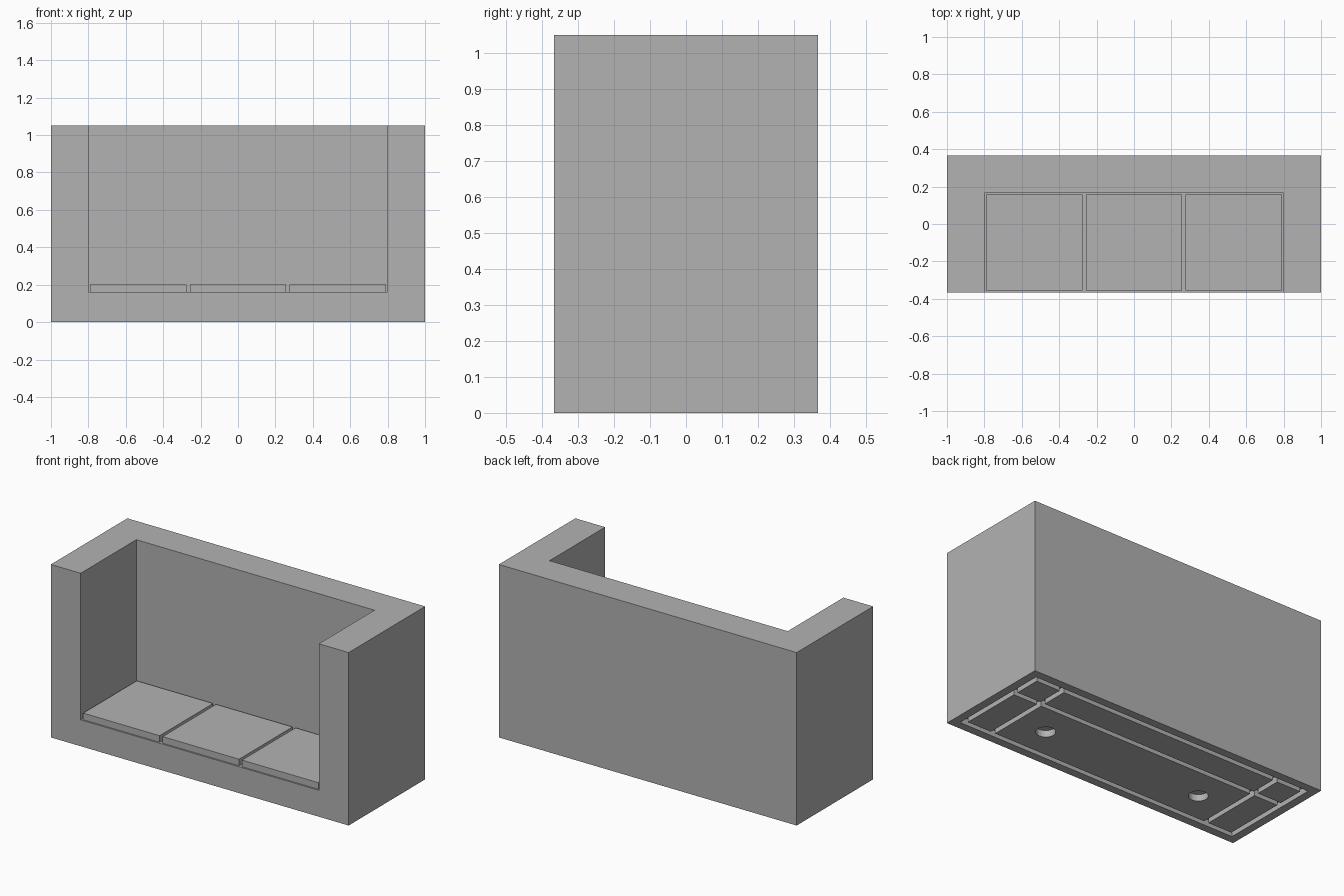
import bpy
import bmesh

default_cube = bpy.data.objects.get("Cube")
if default_cube:
    bpy.data.objects.remove(default_cube, do_unlink=True)

# Overall sizes
W, D, H = 1.0, 0.3667, 1.05        # half width, half depth, height
WALL = 0.2                         # arm and back thickness
DECK, SEAT_TOP = 0.16, 0.2         # heights of the deck and cushion tops
GAP = 0.01                         # clearance around each cushion
CELL = (2 * W - 2 * WALL) / 3      # cushion spacing
GROOVE, INSET, CUT = 0.03, 0.05, 0.04

grey = bpy.data.materials.new("light grey")
grey.use_nodes = True
grey.diffuse_color = (0.448, 0.448, 0.448, 1)
grey.node_tree.nodes["Principled BSDF"].inputs["Base Color"].default_value = grey.diffuse_color


def make_object(name, bm):
    mesh = bpy.data.meshes.new(name)
    bm.to_mesh(mesh)
    bm.free()
    mesh.materials.append(grey)
    obj = bpy.data.objects.new(name, mesh)
    bpy.context.collection.objects.link(obj)
    return obj


def box(name, x0, x1, y0, y1, z0, z1):
    bm = bmesh.new()
    bmesh.ops.create_cube(bm, size=1)
    for v in bm.verts:
        v.co.x = x1 if v.co.x > 0 else x0
        v.co.y = y1 if v.co.y > 0 else y0
        v.co.z = z1 if v.co.z > 0 else z0
    return make_object(name, bm)


def cylinder(name, x, y, radius, z0, z1):
    bm = bmesh.new()
    bmesh.ops.create_cone(bm, cap_ends=True, segments=32, radius1=radius,
                          radius2=radius, depth=z1 - z0)
    bmesh.ops.translate(bm, vec=(x, y, (z0 + z1) / 2), verts=bm.verts)
    return make_object(name, bm)


def carve(target, cutter):
    cutter.hide_render = True
    mod = target.modifiers.new("carve", "BOOLEAN")
    mod.operation = "DIFFERENCE"
    mod.solver = "EXACT"
    mod.object = cutter
    bpy.context.view_layer.objects.active = target
    bpy.ops.object.modifier_apply(modifier=mod.name)
    bpy.data.objects.remove(cutter, do_unlink=True)


# Solid body with the seating space cut out of the front and top
body = box("sofa_body", -W, W, -D, D, 0, H)
carve(body, box("seat_space", -W + WALL, W - WALL, -D - 1, D - WALL, DECK, H + 1))

# Grooves under the base: a border, two side lines and one back line
gx, gy = W - INSET, D - INSET
for x in (-gx, -gx + WALL - 0.01, gx - WALL + 0.01 - GROOVE, gx - GROOVE):
    carve(body, box("groove_cutter", x, x + GROOVE, -gy, gy, -CUT, CUT))
for y in (-gy, gy - WALL + 0.01 - GROOVE, gy - GROOVE):
    carve(body, box("groove_cutter", -gx, gx, y, y + GROOVE, -CUT, CUT))

# Round sockets under the outer cushions
for side in (-1, 1):
    carve(body, cylinder("socket_cutter", side * CELL, -WALL / 2, 0.054, -CUT, CUT))

# Three flat seat cushions
for i, name in enumerate(("right_cushion", "middle_cushion", "left_cushion")):
    x = -W + WALL + i * CELL
    box(name, x + GAP, x + CELL - GAP, -D + GAP, D - WALL - GAP, DECK, SEAT_TOP)
